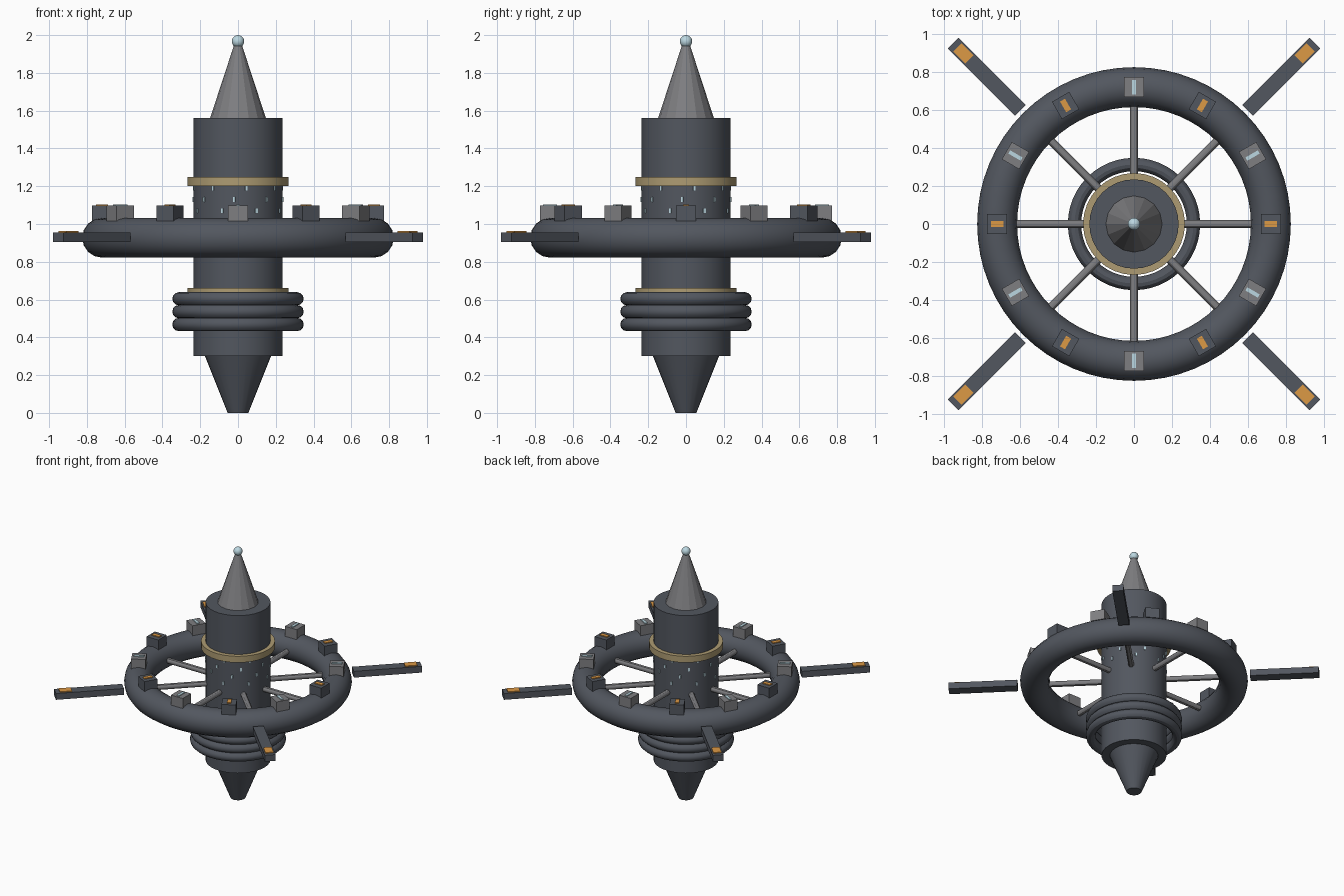
import bpy, math
from mathutils import Matrix

if "Cube" in bpy.data.objects:
    bpy.data.objects.remove(bpy.data.objects["Cube"])


def mat(name, rgb):
    m = bpy.data.materials.new(name)
    m.diffuse_color = (*rgb, 1)
    m.use_nodes = True
    m.node_tree.nodes["Principled BSDF"].inputs["Base Color"].default_value = m.diffuse_color
    return m


SLATE = mat("slate hull", (0.085, 0.095, 0.115))
GREY = mat("mid grey", (0.21, 0.21, 0.22))
GOLD = mat("dull gold", (0.42, 0.33, 0.17))
ORANGE = mat("orange light", (0.72, 0.32, 0.06))
BLUE = mat("pale blue glass", (0.50, 0.68, 0.75))


def finish(name, m, smooth=True):
    o = bpy.context.object
    o.name = name
    o.data.materials.append(m)
    if smooth:
        bpy.ops.object.shade_smooth_by_angle(angle=math.radians(30))
    return o


def frustum(name, m, r0, r1, z0, z1, sides=32, smooth=True):
    bpy.ops.mesh.primitive_cone_add(vertices=sides, radius1=r0, radius2=r1,
                                    depth=z1 - z0, location=(0, 0, (z0 + z1) / 2))
    return finish(name, m, smooth)


def torus(name, m, major, minor, z, seg=64, ring=16):
    bpy.ops.mesh.primitive_torus_add(major_radius=major, minor_radius=minor,
                                     major_segments=seg, minor_segments=ring,
                                     location=(0, 0, z))
    return finish(name, m)


def radial_box(name, m, angle, r, z, size):
    """Box at radius r, its first dimension pointing outward."""
    bpy.ops.mesh.primitive_cube_add(size=1)
    o = finish(name, m, False)
    o.data.transform(Matrix.Rotation(angle, 4, 'Z') @ Matrix.Translation((r, 0, z))
                     @ Matrix.Diagonal((*size, 1)))
    return o


# Central spire: nozzle, hull, nose cone and beacon
frustum("nozzle", SLATE, 0.055, 0.175, 0, 0.3, 24)
frustum("hull", SLATE, 0.235, 0.235, 0.3, 1.56)
frustum("nose_cone", GREY, 0.148, 0.02, 1.56, 1.95, 16, False)
bpy.ops.mesh.primitive_uv_sphere_add(segments=16, ring_count=10, radius=0.033,
                                     location=(0, 0, 1.967))
finish("beacon", BLUE)

# Gold collars
frustum("upper_collar", GOLD, 0.268, 0.268, 1.2, 1.25)
frustum("lower_collar", GOLD, 0.268, 0.268, 0.61, 0.66)

# Stacked coils around the lower hull
for i in range(3):
    torus(f"coil_{i}", SLATE, 0.313, 0.035, 0.468 + i * 0.068, 48, 12)

# Habitat ring and spokes
torus("habitat_ring", SLATE, 0.72, 0.105, 0.927)
for i in range(8):
    bpy.ops.mesh.primitive_cylinder_add(vertices=12, radius=0.021, depth=0.48)
    spoke = finish(f"spoke_{i}", GREY)
    spoke.data.transform(Matrix.Rotation(i * math.pi / 4, 4, 'Z')
                         @ Matrix.Translation((0.44, 0, 0.927))
                         @ Matrix.Rotation(math.pi / 2, 4, 'Y'))

# Pods on the ring, alternating dark with orange and grey with blue
for i in range(12):
    a = i * math.pi / 6
    dark = i % 2 == 0
    radial_box(f"pod_{i}", SLATE if dark else GREY, a, 0.72, 1.057, (0.105, 0.105, 0.08))
    radial_box(f"pod_light_{i}", ORANGE if dark else BLUE, a, 0.72, 1.1,
               (0.065, 0.03, 0.008) if dark else (0.075, 0.02, 0.008))

# Docking arms with orange landing lights
for i in range(4):
    a = math.pi / 4 + i * math.pi / 2
    radial_box(f"docking_arm_{i}", SLATE, a, 1.096, 0.93, (0.5, 0.08, 0.05))
    radial_box(f"arm_light_{i}", ORANGE, a, 1.27, 0.958, (0.09, 0.06, 0.009))

# Small hull windows in staggered rows
for row in range(4):
    for k in range(8):
        a = (k + 0.35 * row) * math.pi / 4 + 0.15
        radial_box(f"window_{row}_{k}", BLUE, a, 0.236, 1.01 + row * 0.06,
                   (0.009, 0.012, 0.025))
